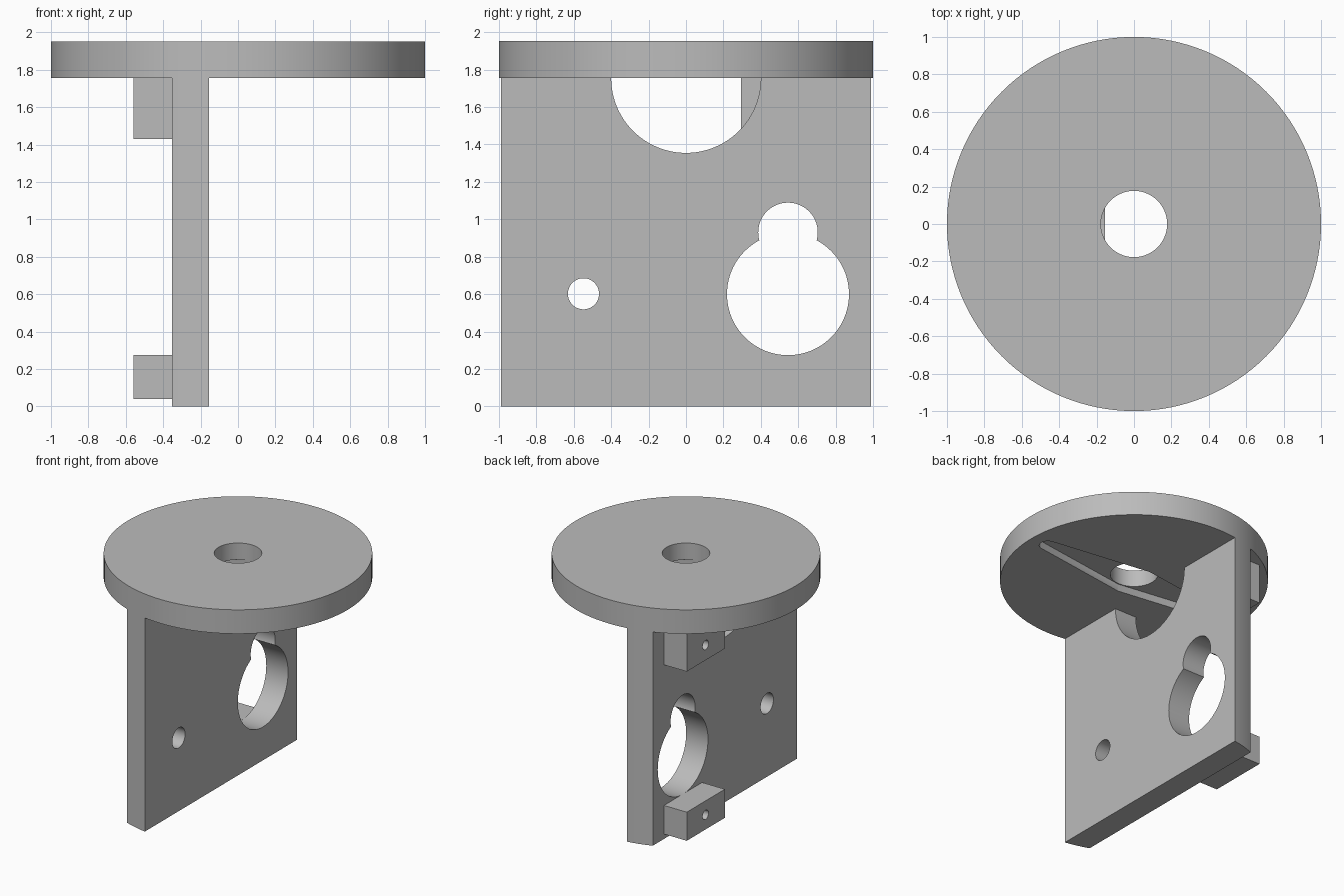
import bpy, bmesh, math
from mathutils import Matrix

default_cube = bpy.data.objects.get("Cube")
if default_cube:
    bpy.data.objects.remove(default_cube, do_unlink=True)

GREY = (0.5, 0.5, 0.5, 1.0)
material = bpy.data.materials.new("plain grey")
material.use_nodes = True
material.diffuse_color = GREY
material.node_tree.nodes["Principled BSDF"].inputs["Base Color"].default_value = GREY


def add_object(name, bm):
    bmesh.ops.recalc_face_normals(bm, faces=bm.faces)
    mesh = bpy.data.meshes.new(name)
    bm.to_mesh(mesh)
    bm.free()
    mesh.materials.append(material)
    obj = bpy.data.objects.new(name, mesh)
    bpy.context.collection.objects.link(obj)
    return obj


def box(name, low, high):
    bm = bmesh.new()
    size = [h - l for l, h in zip(low, high)]
    middle = [(h + l) / 2 for l, h in zip(low, high)]
    bmesh.ops.create_cube(bm, size=1, matrix=Matrix.Translation(middle) @ Matrix.Diagonal((*size, 1)))
    return add_object(name, bm)


def cylinder(name, centre, radius, depth, along_x=False, sides=96):
    bm = bmesh.new()
    turn = Matrix.Rotation(math.pi / 2 if along_x else 0, 4, "Y")
    bmesh.ops.create_cone(bm, cap_ends=True, segments=sides, radius1=radius, radius2=radius,
                          depth=depth, matrix=Matrix.Translation(centre) @ turn)
    return add_object(name, bm)


def prism(name, outline, z_low, z_high):
    bm = bmesh.new()
    face = bm.faces.new([bm.verts.new((x, y, z_low)) for x, y in outline])
    result = bmesh.ops.extrude_face_region(bm, geom=[face])
    verts = [g for g in result["geom"] if isinstance(g, bmesh.types.BMVert)]
    bmesh.ops.translate(bm, verts=verts, vec=(0, 0, z_high - z_low))
    return add_object(name, bm)


def boolean(obj, cutter, operation="DIFFERENCE"):
    cutter.hide_render = True
    mod = obj.modifiers.new("cut", "BOOLEAN")
    mod.operation = operation
    mod.solver = "EXACT"
    mod.object = cutter
    bpy.context.view_layer.objects.active = obj
    bpy.ops.object.modifier_apply(modifier=mod.name)
    bpy.data.objects.remove(cutter, do_unlink=True)


DISC_LOW, DISC_HIGH = 1.755, 1.952
PLATE_BACK, PLATE_FRONT = -0.353, -0.155
PLATE_X = (PLATE_BACK + PLATE_FRONT) / 2

# Round top with a central hole
disc = cylinder("top_disc", (0, 0, (DISC_LOW + DISC_HIGH) / 2), 1, DISC_HIGH - DISC_LOW, sides=128)
boolean(disc, cylinder("hole_cutter", (0, 0, DISC_LOW), 0.177, 1))

# Double tapered recess under the disc
TIP_X, TIP_RADIUS, HUB_HALF_WIDTH = 0.84, 0.065, 0.185
arc = [math.radians(a) for a in range(-80, 81, 10)]
half = [(TIP_X + TIP_RADIUS * math.cos(a), TIP_RADIUS * math.sin(a)) for a in arc]
half.append((0, HUB_HALF_WIDTH))
outline = half + [(-x, -y) for x, y in half]
boolean(disc, prism("recess_cutter", outline, DISC_LOW - 0.1, DISC_LOW + 0.06))

# Upright plate, its ends following the rim of the disc
plate = box("upright_plate", (PLATE_BACK, -1.2, 0), (PLATE_FRONT, 1.2, DISC_LOW))
boolean(plate, cylinder("rim_cutter", (0, 0, 1), 1, 3, sides=128), "INTERSECT")

# Half-round opening, large round opening with its smaller lobe, and small hole
for y, z, radius in ((0, DISC_LOW, 0.4), (0.545, 0.6, 0.326), (0.545, 0.93, 0.159), (-0.548, 0.602, 0.083)):
    boolean(plate, cylinder("opening_cutter", (PLATE_X, y, z), radius, 0.5, along_x=True))

# Mounting blocks on the back of the plate, each with a screw hole
blocks = []
for name, low, high, hole_z in (("upper_block", 1.43, DISC_LOW, 1.555), ("lower_block", 0.04, 0.275, 0.16)):
    block = box(name, (-0.56, 0.295, low), (PLATE_BACK, 0.79, high))
    boolean(block, cylinder("screw_cutter", (-0.45, 0.545, hole_z), 0.038, 0.6, along_x=True, sides=32))
    blocks.append(block)

# Smooth curved walls, sharp rims
bpy.ops.object.select_all(action="DESELECT")
for obj in (disc, plate, *blocks):
    obj.select_set(True)
bpy.context.view_layer.objects.active = disc
bpy.ops.object.shade_smooth_by_angle(angle=math.radians(30))
